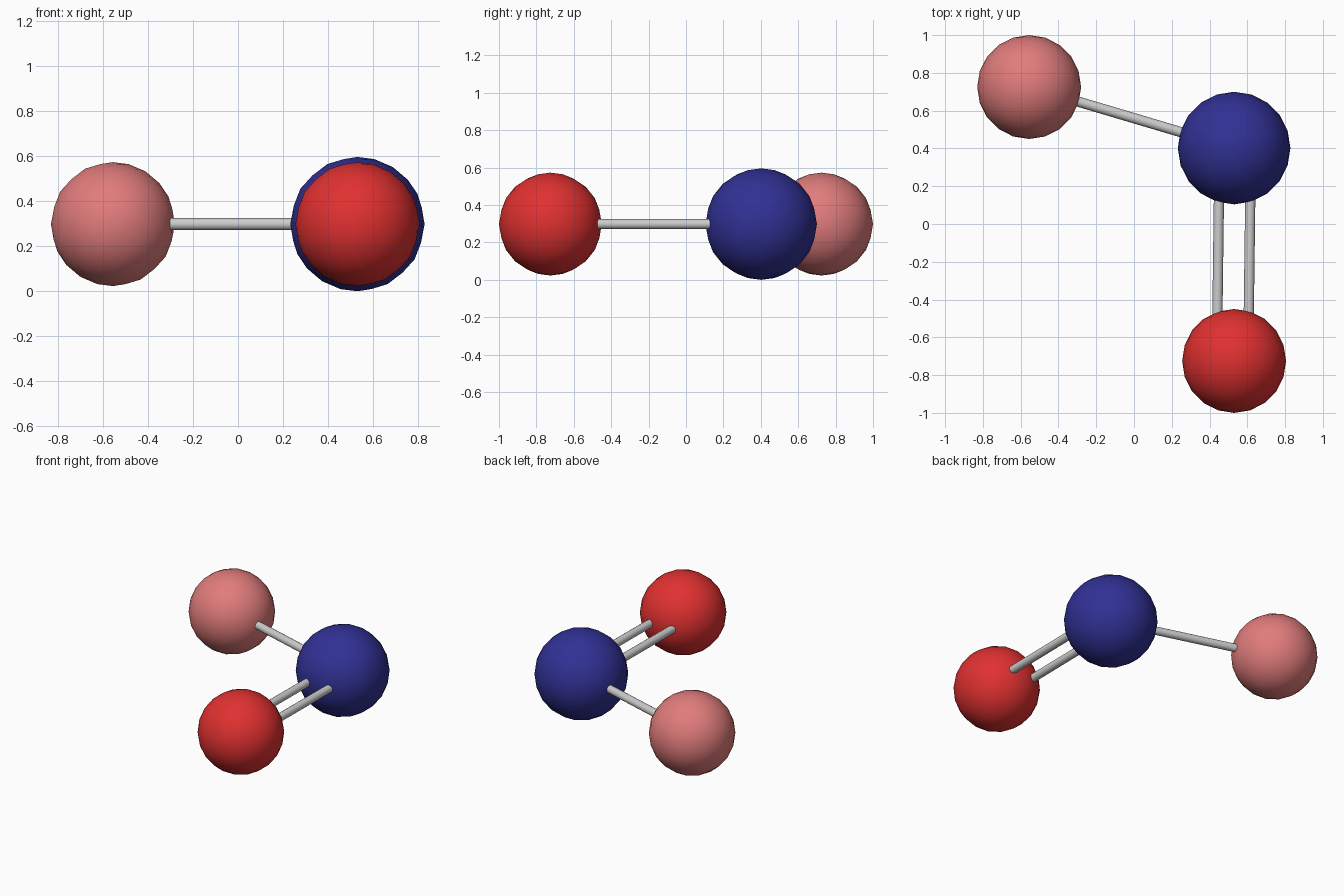
import bpy
from mathutils import Vector

if "Cube" in bpy.data.objects:
    bpy.data.objects.remove(bpy.data.objects["Cube"])

Z = 0.298


def paint(obj, name, color):
    mat = bpy.data.materials.new(name)
    mat.diffuse_color = (*color, 1)
    mat.use_nodes = True
    mat.node_tree.nodes["Principled BSDF"].inputs["Base Color"].default_value = mat.diffuse_color
    obj.data.materials.append(mat)


def ball(name, xy, radius, color):
    bpy.ops.mesh.primitive_ico_sphere_add(subdivisions=3, radius=radius, location=(*xy, Z))
    obj = bpy.context.object
    obj.name = name
    bpy.ops.object.shade_smooth()
    paint(obj, name + "_paint", color)


def stick(name, a, b, radius=0.027):
    a, b = Vector((*a, Z)), Vector((*b, Z))
    d = b - a
    bpy.ops.mesh.primitive_cylinder_add(vertices=16, radius=radius, depth=d.length,
                                        location=(a + b) / 2)
    obj = bpy.context.object
    obj.name = name
    obj.rotation_euler = d.to_track_quat('Z', 'Y').to_euler()
    bpy.ops.object.shade_smooth_by_angle()


# Three atoms
ball("centre_atom", (0.53, 0.402), 0.298, (0.03, 0.03, 0.30))
ball("double_bonded_atom", (0.53, -0.725), 0.275, (0.75, 0.03, 0.03))
ball("single_bonded_atom", (-0.555, 0.725), 0.275, (0.75, 0.20, 0.20))

# Single bond, ends sunk in the atoms
stick("single_bond", (-0.34, 0.661), (0.31, 0.468))

# Double bond: a parallel pair either side of the centre line
for side, label in ((-1, "left"), (1, "right")):
    dx = side * 0.083
    stick("double_bond_" + label, (0.533 + dx, 0.17), (0.524 + dx, -0.52))
